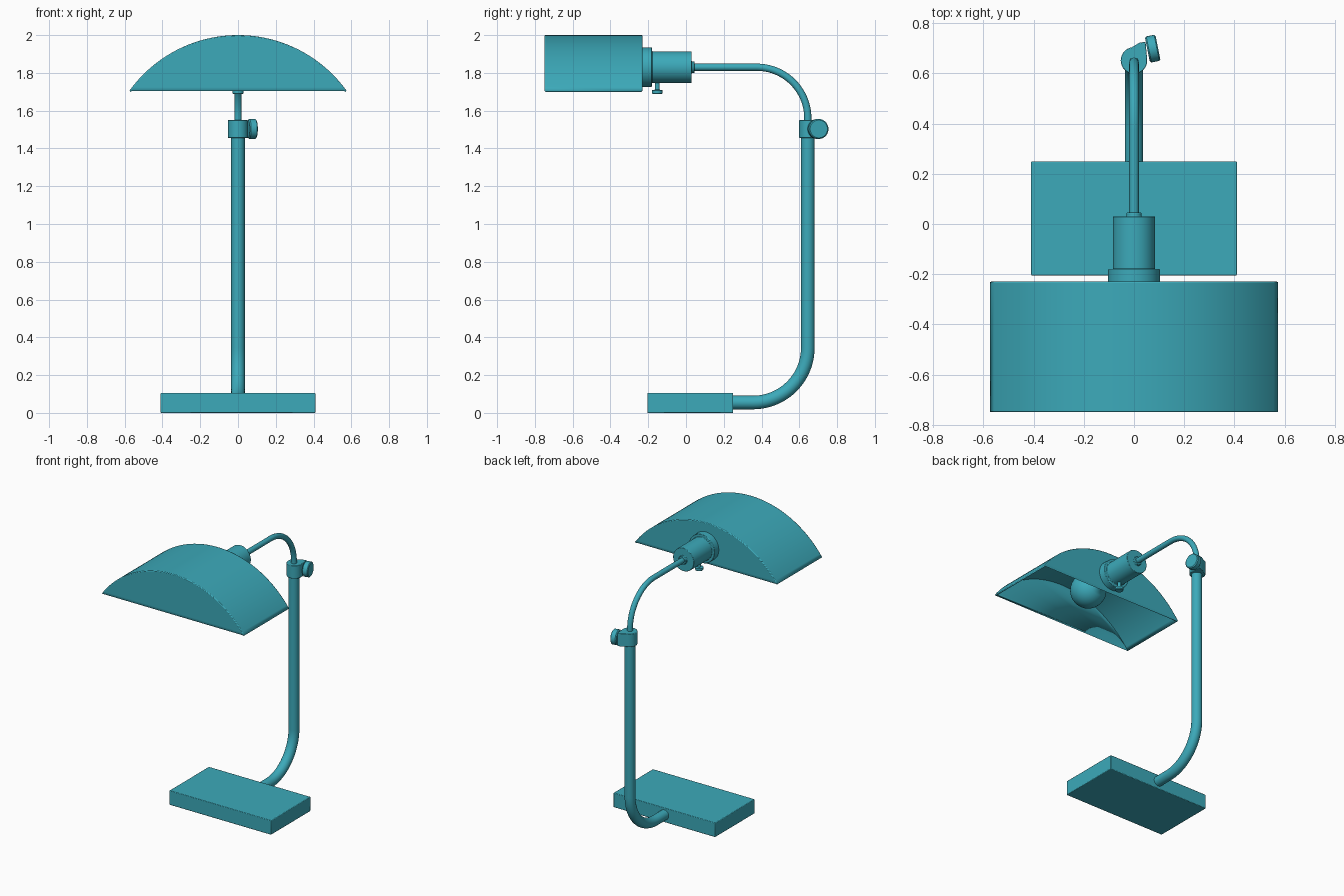
import bpy, bmesh, math
from mathutils import Matrix, Vector

cube = bpy.data.objects.get("Cube")
if cube:
    bpy.data.objects.remove(cube, do_unlink=True)

TEAL = (0.045, 0.40, 0.49, 1.0)
teal = bpy.data.materials.new("teal paint")
teal.diffuse_color = TEAL
teal.use_nodes = True
teal.node_tree.nodes["Principled BSDF"].inputs["Base Color"].default_value = TEAL


def add_object(name, bm, bevel=0.0, shell=0.0):
    bmesh.ops.recalc_face_normals(bm, faces=bm.faces)
    mesh = bpy.data.meshes.new(name)
    bm.to_mesh(mesh)
    bm.free()
    mesh.materials.append(teal)
    obj = bpy.data.objects.new(name, mesh)
    bpy.context.collection.objects.link(obj)
    bpy.ops.object.select_all(action="DESELECT")
    obj.select_set(True)
    bpy.context.view_layer.objects.active = obj
    bpy.ops.object.shade_smooth_by_angle(angle=math.radians(35))
    if bevel:
        mod = obj.modifiers.new("Soft edges", "BEVEL")
        mod.width, mod.segments, mod.limit_method = bevel, 2, "ANGLE"
        mod.angle_limit = math.radians(40)
    if shell:
        mod = obj.modifiers.new("Wall", "SOLIDIFY")
        mod.thickness, mod.offset = shell, -1
    return obj


def prism(name, outline, offset, bevel=0.0, shell=0.0, open_edge=False):
    """Extrude a closed outline; open_edge leaves the last side open."""
    bm = bmesh.new()
    a = [bm.verts.new(p) for p in outline]
    b = [bm.verts.new(Vector(p) + Vector(offset)) for p in outline]
    n = len(a)
    bm.faces.new(a)
    bm.faces.new(b[::-1])
    for i in range(n - 1 if open_edge else n):
        j = (i + 1) % n
        bm.faces.new((a[j], a[i], b[i], b[j]))
    return add_object(name, bm, bevel, shell)


def lathe(name, profile, origin, axis, segments=40, bevel=0.0):
    """Revolve (radius, height) points around an axis through origin."""
    bm = bmesh.new()
    verts = [bm.verts.new((r, 0, h)) for r, h in profile]
    edges = [bm.edges.new(pair) for pair in zip(verts, verts[1:])]
    bmesh.ops.spin(bm, geom=verts + edges, cent=(0, 0, 0), axis=(0, 0, 1),
                   angle=2 * math.pi, steps=segments)
    bmesh.ops.remove_doubles(bm, verts=bm.verts, dist=1e-5)
    turn = Vector((0, 0, 1)).rotation_difference(Vector(axis)).to_matrix().to_4x4()
    bm.transform(Matrix.Translation(origin) @ turn)
    return add_object(name, bm, bevel)


def tube(name, path, radius, segments=24):
    """Sweep a circle along a path of (y, z) points in the plane x = 0."""
    bm = bmesh.new()
    rings = []
    for i, (y, z) in enumerate(path):
        y0, z0 = path[max(i - 1, 0)]
        y1, z1 = path[min(i + 1, len(path) - 1)]
        d = Vector((0, y1 - y0, z1 - z0)).normalized()
        side = Vector((0, -d.z, d.y))
        ring = []
        for k in range(segments):
            t = 2 * math.pi * k / segments
            ring.append(bm.verts.new(Vector((radius * math.cos(t), y, z))
                                     + side * radius * math.sin(t)))
        rings.append(ring)
    for r0, r1 in zip(rings, rings[1:]):
        for k in range(segments):
            j = (k + 1) % segments
            bm.faces.new((r0[k], r0[j], r1[j], r1[k]))
    bm.faces.new(rings[0])
    bm.faces.new(rings[-1])
    return add_object(name, bm)


def arc(cu, cv, radius, start, end, steps):
    angles = [math.radians(start + (end - start) * i / steps) for i in range(steps + 1)]
    return [(cu + radius * math.cos(t), cv + radius * math.sin(t)) for t in angles]


# Base slab
prism("base", [(-0.41, -0.205, 0), (0.41, -0.205, 0), (0.41, 0.25, 0), (-0.41, 0.25, 0)],
      (0, 0, 0.105), bevel=0.004)

# Thick lower post and thin upper arm, each with one quarter bend
POST_Y, ARM_Z = 0.645, 1.83
tube("lower_post", [(0.23, 0.055)] + arc(POST_Y - 0.29, 0.345, 0.29, -90, 0, 20)
     + [(POST_Y, 1.47)], 0.036)
tube("upper_arm", [(POST_Y, 1.46)] + arc(POST_Y - 0.27, ARM_Z - 0.27, 0.27, 0, 90, 20)
     + [(0.02, ARM_Z)], 0.019)

# Height clamp: round collar with a squared lug, and its tightening knob
clamp = arc(0, 0.652, 0.053, 100, 350, 28) + [(0.052, 0.66), (0.046, 0.727), (0.02, 0.722)]
prism("clamp_collar", [(x, y, 1.455) for x, y in clamp], (0, 0, 0.095), bevel=0.003)
lathe("clamp_knob", [(0, -0.022), (0.047, -0.022), (0.053, -0.016), (0.053, 0.016),
                     (0.047, 0.021), (0, 0.021)], (0.075, 0.699, 1.503), (0.98, 0.2, 0))

# Lamp socket, stepped along the arm axis
lathe("socket", [(0, -0.24), (0.104, -0.24), (0.104, -0.18), (0.084, -0.18), (0.084, 0.03),
                 (0.03, 0.03), (0.03, 0.045), (0, 0.045)], (0, 0, ARM_Z), (0, 1, 0), bevel=0.003)

# Switch screw under the socket
lathe("switch_screw", [(0, 1.688), (0.025, 1.688), (0.028, 1.692), (0.028, 1.708),
                       (0.013, 1.711), (0.013, 1.76), (0, 1.76)], (0, -0.152, 0), (0, 0, 1), 24)

# Bulb: round globe with a neck reaching back to the socket
globe = [(max(r, 0), h) for h, r in arc(0.47, 0, 0.12, 0, 150, 20)]
lathe("bulb", [(0, 0.2), (0.045, 0.2), (0.045, 0.33)] + globe[::-1],
      (0, 0, ARM_Z), (0, -1, 0), 32)

# Shade: arched shell with closed ends and an open underside
HALF, LOW, HIGH = 0.575, 1.705, 2.0
rise = HIGH - LOW
R = (HALF ** 2 + rise ** 2) / (2 * rise)
spread = math.degrees(math.asin(HALF / R))
arch = arc(0, HIGH - R, R, 90 - spread, 90 + spread, 48)
prism("shade", [(x, -0.75, z) for x, z in arch], (0, 0.52, 0),
      bevel=0.005, shell=0.01, open_edge=True)
